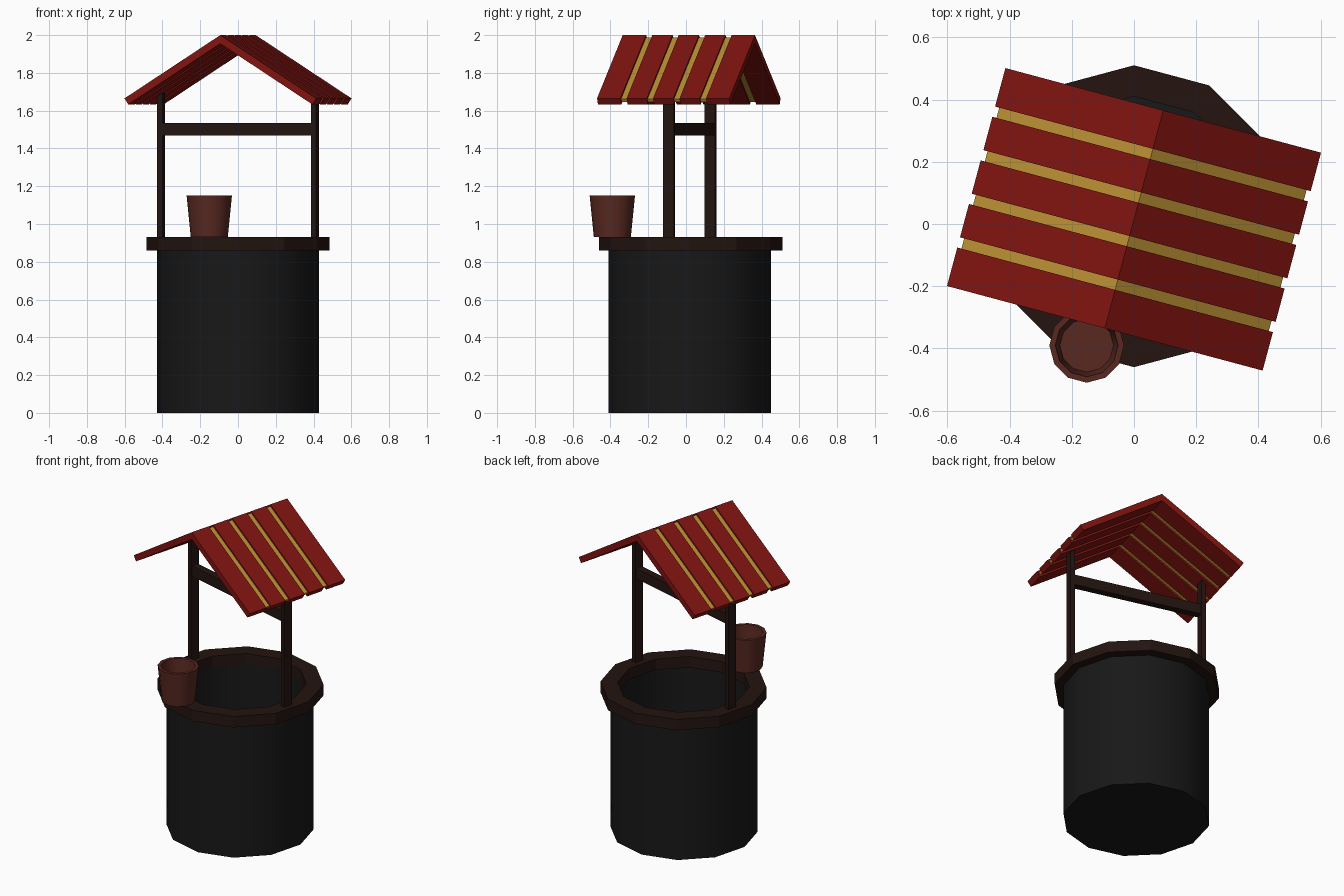
import bpy, bmesh
from math import cos, sin, pi, radians, atan2
from mathutils import Matrix

if "Cube" in bpy.data.objects:
    bpy.data.objects.remove(bpy.data.objects["Cube"])

YAW = radians(-15)      # the roof frame is turned on the well
CY = 0.02               # well axis in y


def material(name, rgb):
    m = bpy.data.materials.new(name)
    m.diffuse_color = (*rgb, 1)
    m.use_nodes = True
    m.node_tree.nodes["Principled BSDF"].inputs["Base Color"].default_value = m.diffuse_color
    return m


STONE = material("stone", (0.009, 0.009, 0.009))
WOOD = material("dark_wood", (0.017, 0.007, 0.005))
RED = material("red_boards", (0.22, 0.007, 0.005))
GOLD = material("gold_strips", (0.5, 0.28, 0.035))
BROWN = material("bucket_wood", (0.10, 0.022, 0.015))


def finish(name, bm, mat, matrix=None, smooth=False):
    bmesh.ops.recalc_face_normals(bm, faces=bm.faces)
    me = bpy.data.meshes.new(name)
    bm.to_mesh(me)
    bm.free()
    me.materials.append(mat)
    ob = bpy.data.objects.new(name, me)
    bpy.context.collection.objects.link(ob)
    if matrix:
        ob.matrix_world = matrix
    if smooth:
        bpy.ops.object.select_all(action='DESELECT')
        ob.select_set(True)
        bpy.context.view_layer.objects.active = ob
        bpy.ops.object.shade_smooth_by_angle(angle=radians(40))
    return ob


def lathe(name, profile, mat, x, y, closed=False, smooth=False, n=12):
    """Revolve (radius, z) points; an open profile gets end caps."""
    bm = bmesh.new()
    rings = [[bm.verts.new((r * cos(2 * pi * i / n), r * sin(2 * pi * i / n), z))
              for i in range(n)] for r, z in profile]
    pairs = list(zip(rings, rings[1:]))
    if closed:
        pairs.append((rings[-1], rings[0]))
    else:
        bm.faces.new(rings[0])
        bm.faces.new(rings[-1])
    for a, b in pairs:
        for i in range(n):
            j = (i + 1) % n
            bm.faces.new((a[i], a[j], b[j], b[i]))
    return finish(name, bm, mat, Matrix.Translation((x, y, 0)), smooth)


FRAME = Matrix.Translation((0, CY, 0)) @ Matrix.Rotation(YAW, 4, 'Z')
ROOF = Matrix.Translation((0, 0.015, 0)) @ Matrix.Rotation(YAW, 4, 'Z')


def box(name, size, centre, mat):
    bm = bmesh.new()
    bmesh.ops.create_cube(bm, size=1)
    bmesh.ops.scale(bm, vec=size, verts=bm.verts)
    bmesh.ops.translate(bm, vec=centre, verts=bm.verts)
    return finish(name, bm, mat, FRAME)


# Stone wall, hollow with a floor
lathe("well_wall", [(0.43, 0), (0.43, 0.87), (0.39, 0.87), (0.39, 0.05)],
      STONE, 0, CY, smooth=True)

# Wooden rim
lathe("well_rim", [(0.485, 0.86), (0.485, 0.93), (0.385, 0.93), (0.385, 0.86)],
      WOOD, 0, 0.025, closed=True)

# Bucket standing on the rim
lathe("bucket", [(0.098, 0.93), (0.12, 1.15), (0.101, 1.15), (0.086, 0.96)],
      BROWN, -0.152, -0.39, smooth=True)

# Posts and crossbeam
for side, sx in (("left", -1), ("right", 1)):
    box(f"{side}_post", (0.028, 0.058, 0.80), (sx * 0.421, 0, 1.30), WOOD)
box("crossbeam", (0.82, 0.045, 0.066), (0, 0, 1.502), WOOD)

# Gabled roof: red boards with recessed gold strips between
HALF, TOP, EAVE, THICK = 0.525, 2.0, 1.665, 0.038
PITCH = atan2(TOP - EAVE, HALF)


def gable(name, y0, y1, inset, mat):
    """Folded board from eave to eave, recessed by inset on all faces."""
    c, s = cos(PITCH), sin(PITCH)
    t = THICK - 2 * inset
    top = TOP - inset / c
    ex = HALF - inset * s - inset * c
    ez = top - ex * s / c
    right = [(ex, ez), (ex - t * s, ez - t * c)]
    ring = [(0, top), *right, (0, top - t / c),
            *[(-x, z) for x, z in reversed(right)]]
    bm = bmesh.new()
    a, b = [[bm.verts.new((x, y, z)) for x, z in ring] for y in (y0, y1)]
    for i in range(6):
        j = (i + 1) % 6
        bm.faces.new((a[i], a[j], b[j], b[i]))
    for r in (a, b):
        bm.faces.new(r[:4])
        bm.faces.new((r[0], r[3], r[4], r[5]))
    return finish(name, bm, mat, ROOF)


GAP = 0.034
y = -0.3625
for i, w in enumerate((0.128, 0.111, 0.111, 0.111, 0.128)):
    gable(f"roof_board_{i + 1}", y, y + w, 0, RED)
    y += w
    if i < 4:
        gable(f"roof_strip_{i + 1}", y, y + GAP, 0.010, GOLD)
    y += GAP
